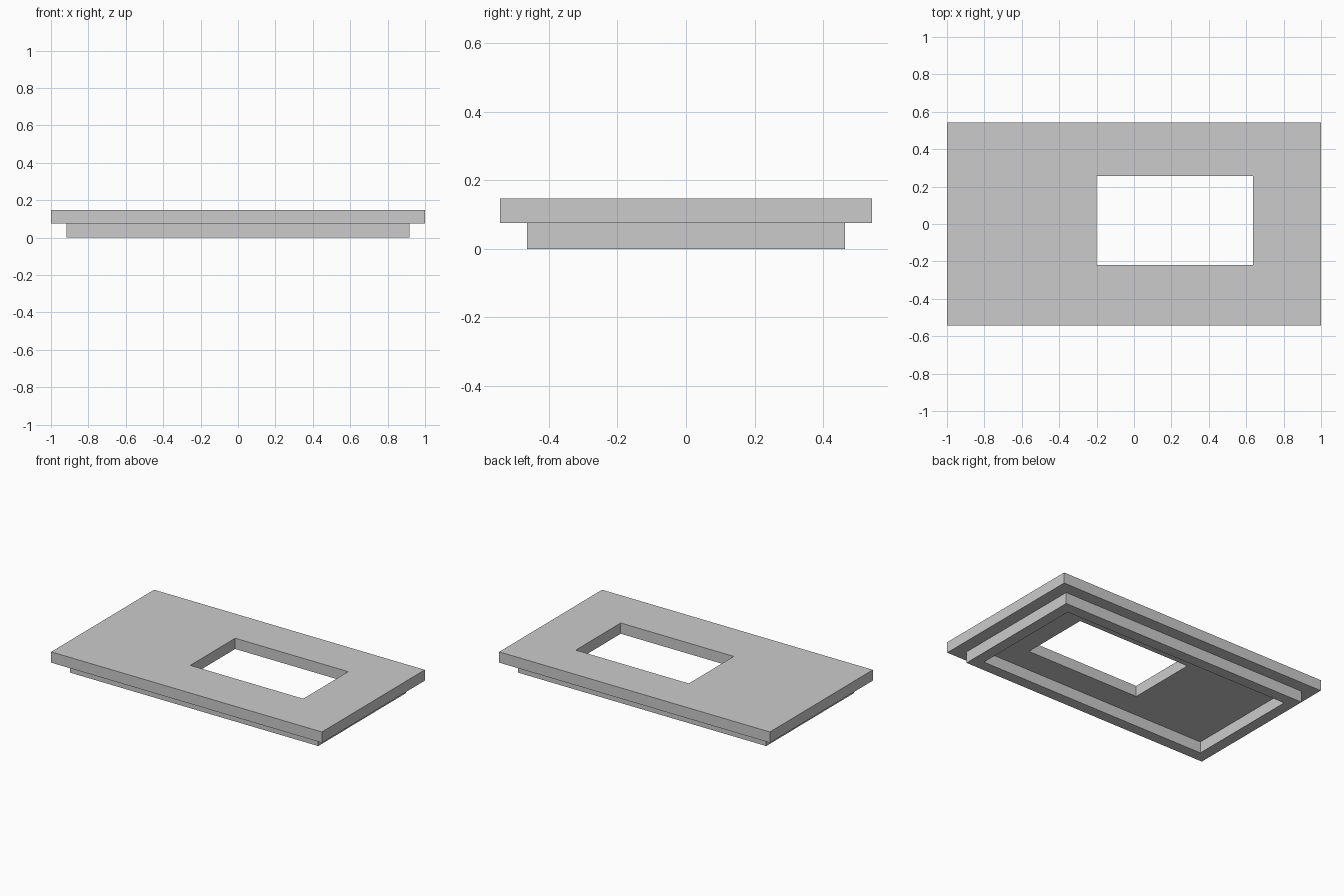
import bpy
import bmesh

cube = bpy.data.objects.get("Cube")
if cube:
    bpy.data.objects.remove(cube, do_unlink=True)

grey = bpy.data.materials.new("plain_grey")
grey.use_nodes = True
colour = (0.6, 0.6, 0.6, 1)
grey.diffuse_color = colour
grey.node_tree.nodes["Principled BSDF"].inputs["Base Color"].default_value = colour


def corners(bm, rect, z):
    x0, x1, y0, y1 = rect
    return [bm.verts.new((x, y, z)) for x, y in ((x0, y0), (x1, y0), (x1, y1), (x0, y1))]


def frame(name, outer, inner, z0, z1):
    """Rectangular slab with a rectangular opening; rects are x0, x1, y0, y1."""
    bm = bmesh.new()
    loops = [corners(bm, r, z) for r, z in ((outer, z0), (outer, z1), (inner, z1), (inner, z0))]
    # Sweep around the section: outer wall, top, inner wall, underside
    for k in range(4):
        a, b = loops[k], loops[(k + 1) % 4]
        for i in range(4):
            j = (i + 1) % 4
            bm.faces.new((a[i], a[j], b[j], b[i]))
    bmesh.ops.recalc_face_normals(bm, faces=bm.faces)
    mesh = bpy.data.meshes.new(name)
    bm.to_mesh(mesh)
    bm.free()
    mesh.materials.append(grey)
    obj = bpy.data.objects.new(name, mesh)
    bpy.context.collection.objects.link(obj)
    return obj


PLATE_Z, TOP_Z = 0.075, 0.147

# Top plate with its off-centre window
frame("top_plate", (-1, 1, -0.543, 0.543), (-0.2, 0.635, -0.218, 0.256), PLATE_Z, TOP_Z)

# Locating rim under the plate
frame("lower_rim", (-0.917, 0.917, -0.463, 0.463), (-0.843, 0.843, -0.389, 0.389), 0, PLATE_Z)
